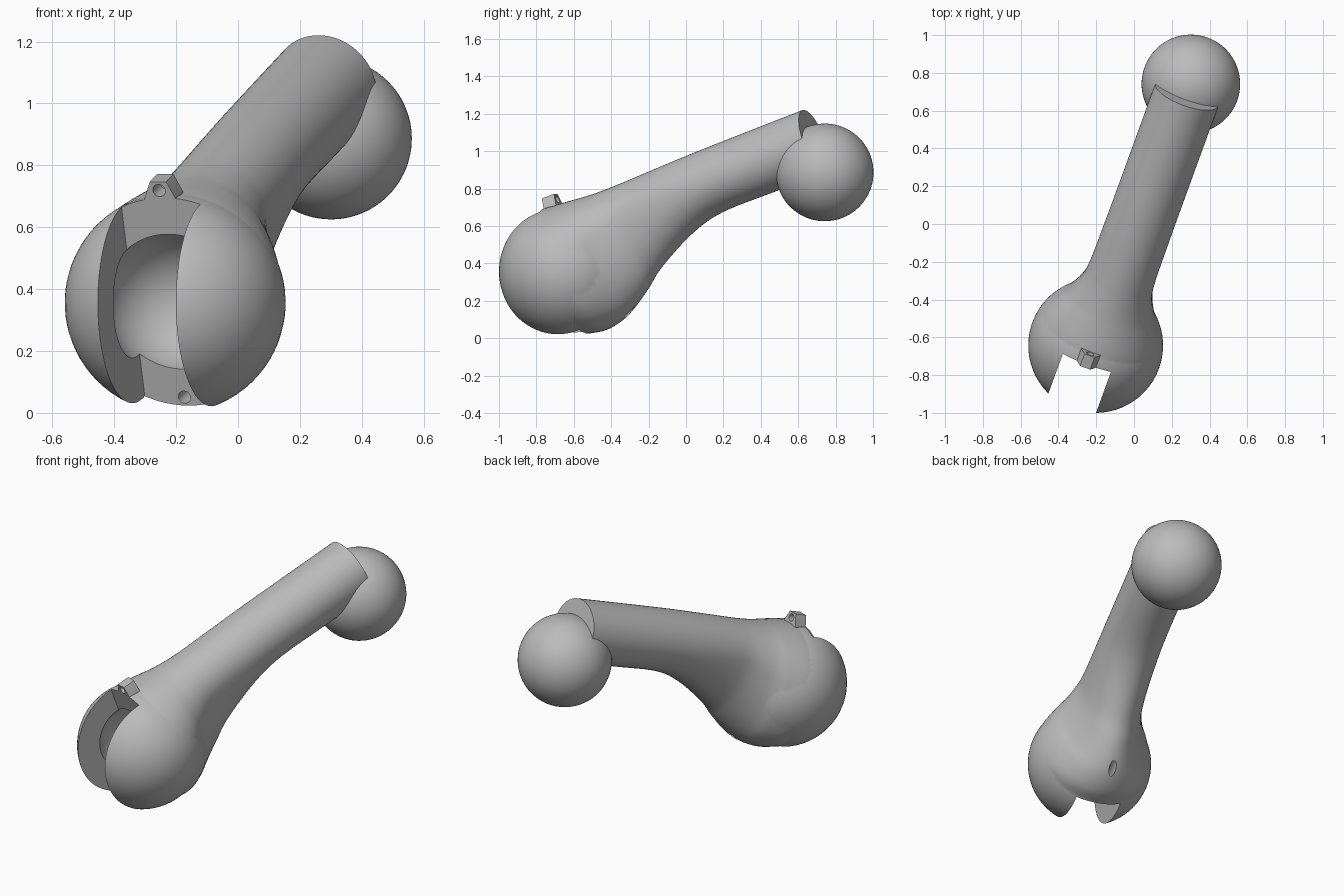
import bpy, bmesh, math
from mathutils import Matrix, Vector

if "Cube" in bpy.data.objects:
    bpy.data.objects.remove(bpy.data.objects["Cube"], do_unlink=True)

grey = bpy.data.materials.new("plain grey")
grey.use_nodes = True
COLOUR = (0.5, 0.5, 0.5, 1)
grey.diffuse_color = COLOUR
grey.node_tree.nodes["Principled BSDF"].inputs["Base Color"].default_value = COLOUR

# Local frame: X across the limb, Y along it, Z up; origin at the socket centre
PLACE = (Matrix.Translation((-0.203, -0.643, 0.356))
         @ Matrix.Rotation(math.radians(-20), 4, 'Z')
         @ Matrix.Rotation(math.radians(19.8), 4, 'X'))
LENGTH = 1.566
SLOT_X = -0.012


def make(name, bm):
    bmesh.ops.recalc_face_normals(bm, faces=bm.faces)
    mesh = bpy.data.meshes.new(name)
    bm.to_mesh(mesh)
    bm.free()
    mesh.materials.append(grey)
    ob = bpy.data.objects.new(name, mesh)
    bpy.context.collection.objects.link(ob)
    ob.matrix_world = PLACE
    return ob


def ball(name, radius, y=0):
    bm = bmesh.new()
    bmesh.ops.create_uvsphere(bm, u_segments=64, v_segments=40, radius=radius,
                              matrix=Matrix.Translation((0, y, 0)))
    return make(name, bm)


def box(name, centre, size):
    bm = bmesh.new()
    bmesh.ops.create_cube(bm, size=1, matrix=Matrix.Translation(centre) @ Matrix.Diagonal((*size, 1)))
    return make(name, bm)


def pin(name, x, z, radius):
    bm = bmesh.new()
    turn = Matrix.Rotation(math.pi / 2, 4, 'X')
    bmesh.ops.create_cone(bm, cap_ends=True, segments=24, radius1=radius, radius2=radius,
                          depth=0.8, matrix=Matrix.Translation((x, 0, z)) @ turn)
    return make(name, bm)


def loft(name, rings):
    bm = bmesh.new()
    loops = [[bm.verts.new(p) for p in ring] for ring in rings]
    n = len(loops[0])
    for a, b in zip(loops, loops[1:]):
        for i in range(n):
            j = (i + 1) % n
            bm.faces.new((a[i], a[j], b[j], b[i]))
    bm.faces.new(loops[0])
    bm.faces.new(loops[-1])
    return make(name, bm)


def spline(points, steps):
    """Smooth curve through the given section values."""
    pts = [Vector(p) for p in points]
    pts = [2 * pts[0] - pts[1]] + pts + [2 * pts[-1] - pts[-2]]
    for a, b, c, d in zip(pts, pts[1:], pts[2:], pts[3:]):
        for k in range(steps):
            t = k / steps
            yield 0.5 * (2 * b + (c - a) * t + (2 * a - 5 * b + 4 * c - d) * t**2
                         + (3 * b - a - 3 * c + d) * t**3)
    yield pts[-2]


def section(y, half, top, bottom):
    """Round upper half, stretched lower half."""
    mid = top - half
    ring = []
    for i in range(64):
        a = math.tau * i / 64
        drop = half if math.sin(a) > 0 else mid - bottom
        ring.append((half * math.cos(a), y, mid + drop * math.sin(a)))
    return ring


def boolean(target, other, operation):
    mod = target.modifiers.new(operation.lower(), 'BOOLEAN')
    mod.object, mod.operation, mod.solver = other, operation, 'EXACT'
    bpy.context.view_layer.objects.active = target
    bpy.ops.object.modifier_apply(modifier=mod.name)
    bpy.data.objects.remove(other, do_unlink=True)


bpy.context.view_layer.update()

# Arm: position along limb, half width, top, bottom
stations = [(0, 0.352, 0.352, -0.354), (0.1, 0.338, 0.350, -0.370),
            (0.2, 0.292, 0.342, -0.355), (0.285, 0.238, 0.336, -0.320),
            (0.4, 0.194, 0.335, -0.248), (0.512, 0.181, 0.338, -0.165),
            (0.73, 0.178, 0.345, -0.055), (0.935, 0.177, 0.350, -0.003),
            (1.25, 0.177, 0.353, 0), (LENGTH, 0.177, 0.355, 0)]
arm = loft("arm", [section(*s) for s in spline(stations, 6)])

# Lug with sloping sides on top of the socket
outline = [(-0.062, 0.3), (-0.052, 0.358), (-0.028, 0.412),
           (0.028, 0.412), (0.052, 0.358), (0.062, 0.3)]
lug = loft("lug", [[(SLOT_X + x, y, z) for x, z in outline] for y in (-0.03, 0.083)])

boolean(arm, ball("socket_shell", 0.357), 'UNION')
boolean(arm, lug, 'UNION')

# Front slot, hollow for the mating ball, and the two cord holes
boolean(arm, box("slot", (SLOT_X, -0.49, 0), (0.272, 1, 1.2)), 'DIFFERENCE')
boolean(arm, ball("hollow", 0.232), 'DIFFERENCE')
for height in (0.382, -0.328):
    boolean(arm, pin("cord_hole", SLOT_X, height, 0.021), 'DIFFERENCE')
arm.name = "arm_with_socket"

# Ball at the far end
end_ball = ball("end_ball", 0.261, LENGTH)

for ob in (arm, end_ball):
    bpy.ops.object.select_all(action='DESELECT')
    ob.select_set(True)
    bpy.context.view_layer.objects.active = ob
    bpy.ops.object.shade_smooth_by_angle(angle=math.radians(30))
